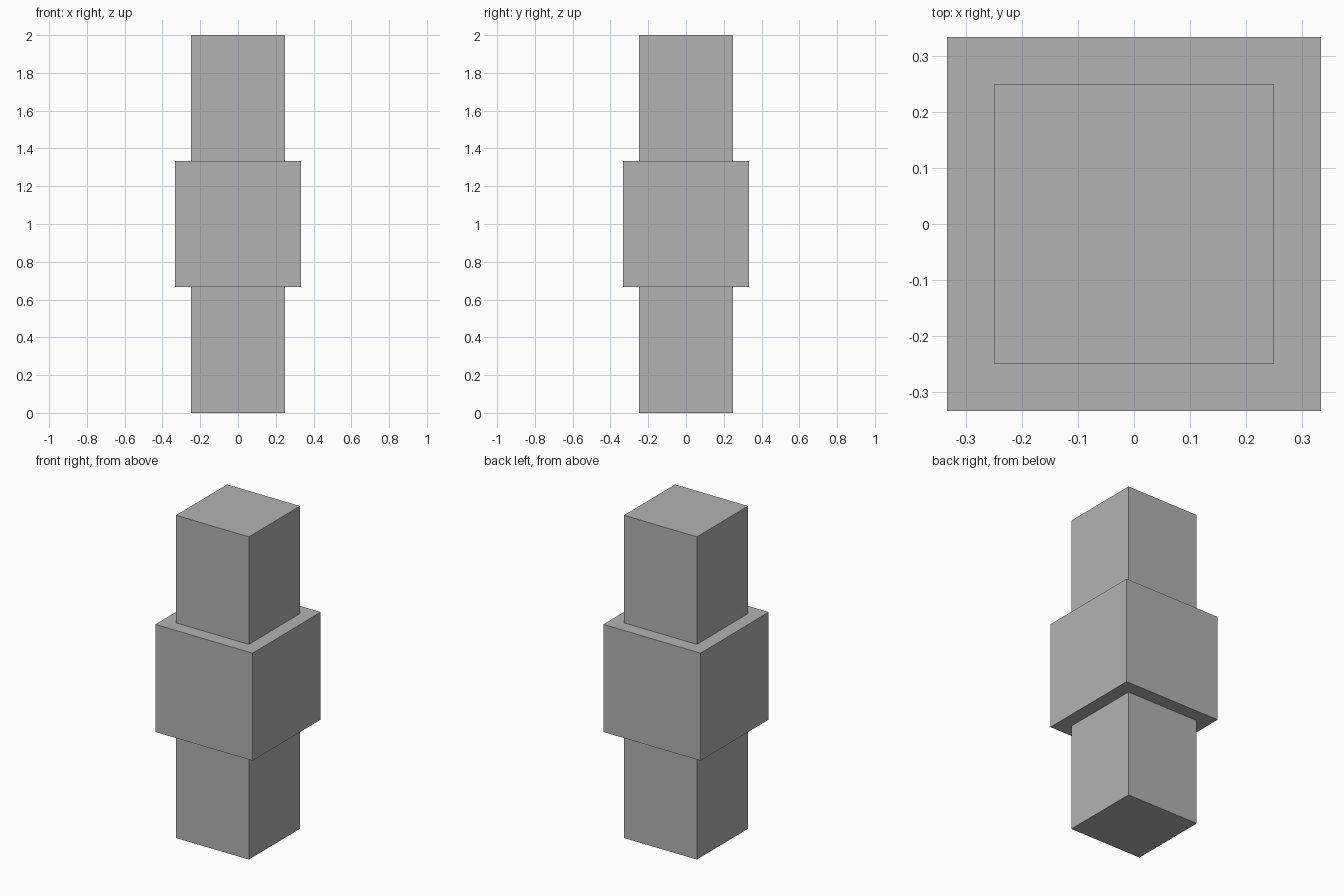
import bpy
import bmesh
from mathutils import Matrix

# Remove the default cube
default = bpy.data.objects.get("Cube")
if default:
    bpy.data.objects.remove(default, do_unlink=True)

# Single plain grey material
GREY = (0.45, 0.45, 0.45, 1.0)
grey = bpy.data.materials.new("plain_grey")
grey.use_nodes = True
grey.diffuse_color = GREY
grey.node_tree.nodes["Principled BSDF"].inputs["Base Color"].default_value = GREY


def add_block(name, width, bottom, height):
    """Square block, centred on the vertical axis, resting at the given height."""
    bm = bmesh.new()
    bmesh.ops.create_cube(
        bm,
        size=1.0,
        matrix=Matrix.Translation((0, 0, bottom + height / 2))
        @ Matrix.Diagonal((width, width, height, 1)),
    )
    mesh = bpy.data.meshes.new(name)
    bm.to_mesh(mesh)
    bm.free()
    mesh.materials.append(grey)
    block = bpy.data.objects.new(name, mesh)
    bpy.context.collection.objects.link(block)
    return block


# Three equally tall blocks, the middle one a full cube and wider than the others
third = 2 / 3
add_block("lower_block", 0.5, 0, third)
add_block("middle_block", third, third, third)
add_block("upper_block", 0.5, 2 * third, third)
